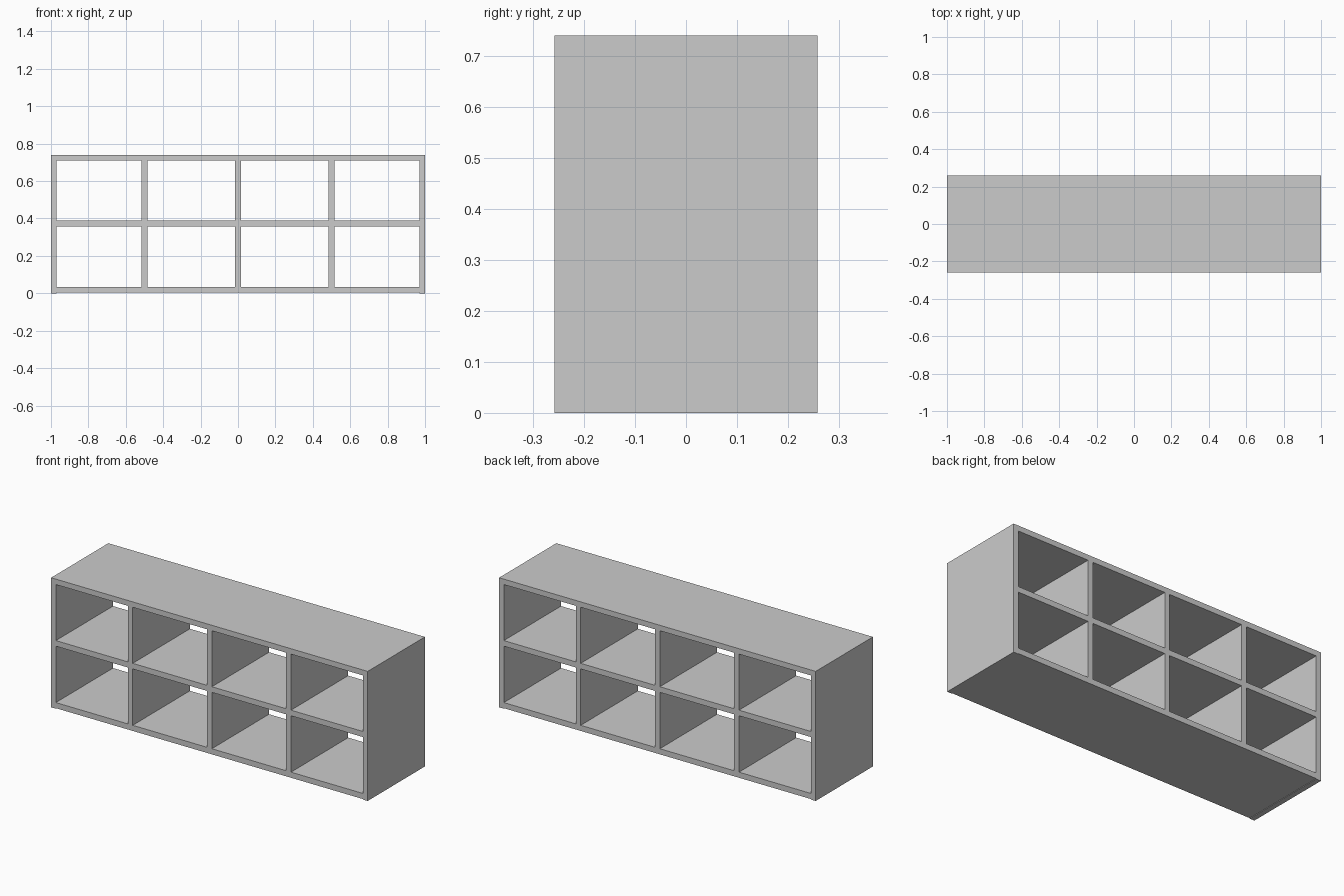
import bpy
import bmesh
from mathutils import Vector

if "Cube" in bpy.data.objects:
    bpy.data.objects.remove(bpy.data.objects["Cube"])

W, D, H = 1.0, 0.258, 0.74   # half width, half depth, height
T = 0.03                     # board thickness


def board(name, x0, x1, z0, z1):
    """Full-depth board spanning the given front rectangle."""
    bm = bmesh.new()
    bmesh.ops.create_cube(bm, size=1)
    bmesh.ops.scale(bm, vec=Vector((x1 - x0, 2 * D, z1 - z0)), verts=bm.verts)
    mesh = bpy.data.meshes.new(name)
    bm.to_mesh(mesh)
    bm.free()
    obj = bpy.data.objects.new(name, mesh)
    obj.location = ((x0 + x1) / 2, 0, (z0 + z1) / 2)
    bpy.context.collection.objects.link(obj)
    return obj


# Outer sides
board("left_side", -W, -W + T, 0, H)
board("right_side", W - T, W, 0, H)

# Horizontal boards between the sides
levels = {"bottom_board": (0.003, 0.035),
          "middle_shelf": (0.357, 0.389),
          "top_board": (0.709, H)}
for name, (z0, z1) in levels.items():
    board(name, -W + T, W - T, z0, z1)

# Upright dividers in both rows
for row, (z0, z1) in {"lower": (0.035, 0.357), "upper": (0.389, 0.709)}.items():
    for i, x in enumerate((-0.5, 0.0, 0.5)):
        board(f"{row}_divider_{i + 1}", x - 0.0155, x + 0.0155, z0, z1)
